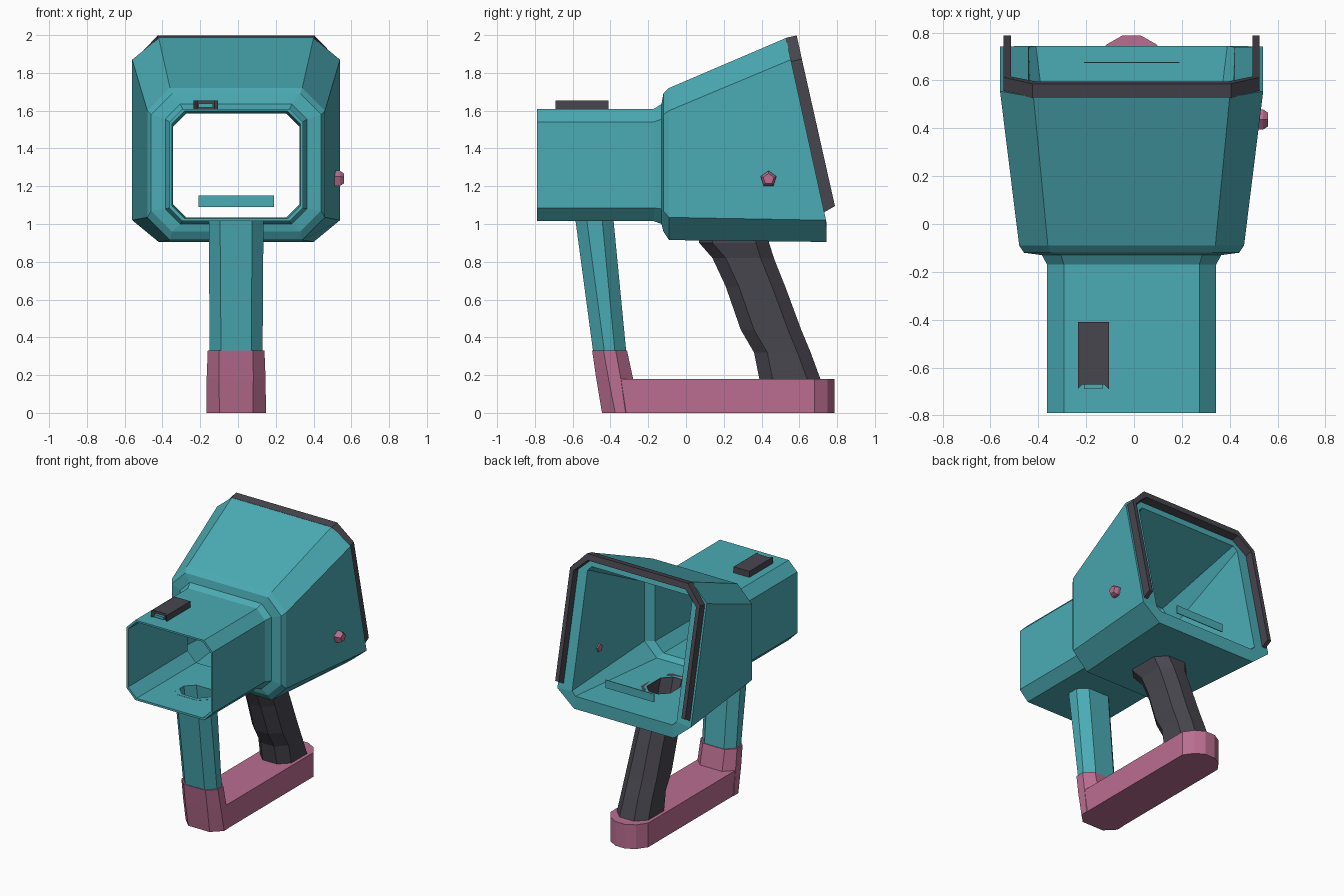
import bpy, math

if "Cube" in bpy.data.objects:
    bpy.data.objects.remove(bpy.data.objects["Cube"])

CX = -0.01  # common centre line of the housing and handles


def material(name, colour):
    m = bpy.data.materials.new(name)
    m.use_nodes = True
    m.diffuse_color = (*colour, 1)
    m.node_tree.nodes["Principled BSDF"].inputs["Base Color"].default_value = (*colour, 1)
    return m


TEAL = material("teal", (0.07, 0.41, 0.46))
PINK = material("pink", (0.49, 0.155, 0.28))
DARK = material("charcoal", (0.065, 0.061, 0.077))


def loft(name, rings, mat, loop=False):
    """Skin equal-sized rings; cap the ends unless the rings loop round."""
    n, k = len(rings[0]), len(rings)
    faces = []
    for i in range(k if loop else k - 1):
        a, b = i * n, (i + 1) % k * n
        faces += [(a + j, a + (j + 1) % n, b + (j + 1) % n, b + j) for j in range(n)]
    if not loop:
        faces += [tuple(range(n))[::-1], tuple(range((k - 1) * n, k * n))]
    me = bpy.data.meshes.new(name)
    me.from_pydata([p for r in rings for p in r], [], faces)
    me.materials.append(mat)
    ob = bpy.data.objects.new(name, me)
    bpy.context.collection.objects.link(ob)
    # consistent outward normals
    bpy.context.view_layer.objects.active = ob
    ob.select_set(True)
    bpy.ops.object.mode_set(mode="EDIT")
    bpy.ops.mesh.select_all(action="SELECT")
    bpy.ops.mesh.normals_make_consistent(inside=False)
    bpy.ops.object.mode_set(mode="OBJECT")
    ob.select_set(False)
    return ob


def octagon(hx, hy, cx, cy):
    """Rectangle with cut corners; cx and cy are the cut lengths."""
    return [(hx, -hy + cy), (hx, hy - cy), (hx - cx, hy), (-hx + cx, hy),
            (-hx, hy - cy), (-hx, -hy + cy), (-hx + cx, -hy), (hx - cx, -hy)]


def back_y(z):
    """Slanted plane of the rear opening."""
    return min(0.745, 0.53 + (1.985 - z) * 0.219)


def frame(y, hw, low, high, cut, cut_x=None):
    """Upright section of the housing; y=None puts it on the rear plane."""
    mid = (low + high) / 2
    return [(CX + x, back_y(mid + z) if y is None else y, mid + z)
            for x, z in octagon(hw, (high - low) / 2, cut_x or cut, cut)]


def slab(z, front, back, hw, cut=0.06):
    """Level section of a handle."""
    return [(CX + x, (front + back) / 2 + y, z)
            for x, y in octagon(hw, (back - front) / 2, cut, cut)]


def prism(name, outline, z0, z1, mat):
    return loft(name, [[(x, y, z) for x, y in outline] for z in (z0, z1)], mat)


# Hollow housing: outer skin front to back, then inner skin back to front
housing = loft("housing", [
    frame(-0.79, 0.353, 1.015, 1.61, 0.07),
    frame(-0.17, 0.353, 1.015, 1.61, 0.07),
    frame(-0.13, 0.375, 1.0, 1.635, 0.08),
    frame(-0.12, 0.45, 0.96, 1.69, 0.11),
    frame(-0.09, 0.47, 0.915, 1.72, 0.12),
    frame(None, 0.55, 0.905, 1.985, 0.115, 0.14),
    frame(None, 0.43, 1.0, 1.89, 0.03),
    frame(-0.07, 0.40, 1.0, 1.64, 0.1),
    frame(-0.10, 0.335, 1.035, 1.585, 0.07),
    frame(-0.79, 0.34, 1.03, 1.597, 0.067),
], TEAL, loop=True)

# Openings in the floor over the two handles
for rings in ([slab(0.96, -0.565, -0.385, 0.125), slab(1.1, -0.565, -0.385, 0.125)],
              [slab(0.86, 0.11, 0.40, 0.10), slab(1.1, 0.11, 0.40, 0.10)]):
    cutter = loft("floor_cutter", rings, TEAL)
    cutter.hide_render = True
    mod = housing.modifiers.new("floor_hole", "BOOLEAN")
    mod.operation = "DIFFERENCE"
    mod.solver = "EXACT"
    mod.object = cutter
    bpy.context.view_layer.objects.active = housing
    bpy.ops.object.modifier_apply(modifier=mod.name)
    bpy.data.objects.remove(cutter)

# Front handle, hollow at the top
loft("front_handle", [
    slab(0.31, -0.49, -0.315, 0.14),
    slab(1.033, -0.587, -0.385, 0.145),
    slab(1.033, -0.56, -0.39, 0.12),
    slab(0.75, -0.53, -0.36, 0.11),
], TEAL)

# Rear grip, raked and flared under the hood
loft("rear_grip", [
    slab(0.17, 0.39, 0.715, 0.13, 0.07),
    slab(0.32, 0.36, 0.66, 0.125, 0.07),
    slab(0.44, 0.29, 0.61, 0.125, 0.07),
    slab(0.67, 0.21, 0.525, 0.12, 0.07),
    slab(0.82, 0.14, 0.465, 0.12, 0.07),
    slab(0.90, 0.07, 0.44, 0.14, 0.07),
    slab(1.0, 0.07, 0.42, 0.13, 0.06),
    slab(1.0, 0.115, 0.395, 0.095),
    slab(0.85, 0.17, 0.42, 0.09),
], DARK)

# Foot bar joining the handles, with a socket for the front one
half = [(0.155, -0.36), (0.155, 0.68), (0.105, 0.75), (0.04, 0.787)]
prism("foot_bar", [(CX + x, y) for x, y in half] +
      [(CX - x, y) for x, y in reversed(half)], 0, 0.18, PINK)
loft("handle_socket", [
    slab(0, -0.445, -0.25, 0.158, 0.07),
    slab(0.18, -0.475, -0.28, 0.156, 0.065),
    slab(0.33, -0.497, -0.312, 0.15, 0.06),
], PINK)

# Dark trim over the top and sides of the rear opening
path = [(0.535, 1.06), (0.535, 1.86), (0.415, 1.985)]
path += [(-x, z) for x, z in reversed(path)]
trim = []
for x, z in path:
    top = z > 1.9
    ix = x - math.copysign(0.012 if top else 0.03, x)
    iz = z - (0.045 if top else 0.015 if z > 1.5 else 0)
    lift = 0.013 if z > 1.5 else 0.035
    trim.append([(CX + x, back_y(z) - 0.004, z), (CX + ix, back_y(iz) - 0.004, iz),
                 (CX + ix, back_y(iz) + 0.056, iz + lift),
                 (CX + x, back_y(z) + 0.056, z + lift)])
loft("rear_trim", trim, DARK)

# Five-sided side knob passing through the wall
knob = []
for x, r in ((0.40, 0.03), (0.50, 0.044), (0.54, 0.044), (0.56, 0.03)):
    angles = [math.radians(90 + 72 * i) for i in range(5)]
    knob.append([(x, 0.437 + r * math.cos(a), 1.238 + r * math.sin(a)) for a in angles])
loft("side_knob", knob, PINK)

# Top switch with a notched front and a small tab
prism("top_switch", [(-0.235, -0.69), (-0.215, -0.67), (-0.125, -0.67), (-0.105, -0.69),
                     (-0.105, -0.41), (-0.235, -0.41)], 1.605, 1.655, DARK)
prism("switch_tab", [(-0.208, -0.69), (-0.132, -0.69), (-0.132, -0.66), (-0.208, -0.66)],
      1.617, 1.637, TEAL)

# Thin plate standing just inside the rear opening
prism("inner_plate", [(-0.21, 0.672), (0.19, 0.672), (0.19, 0.678), (-0.21, 0.678)],
      1.09, 1.15, TEAL)
